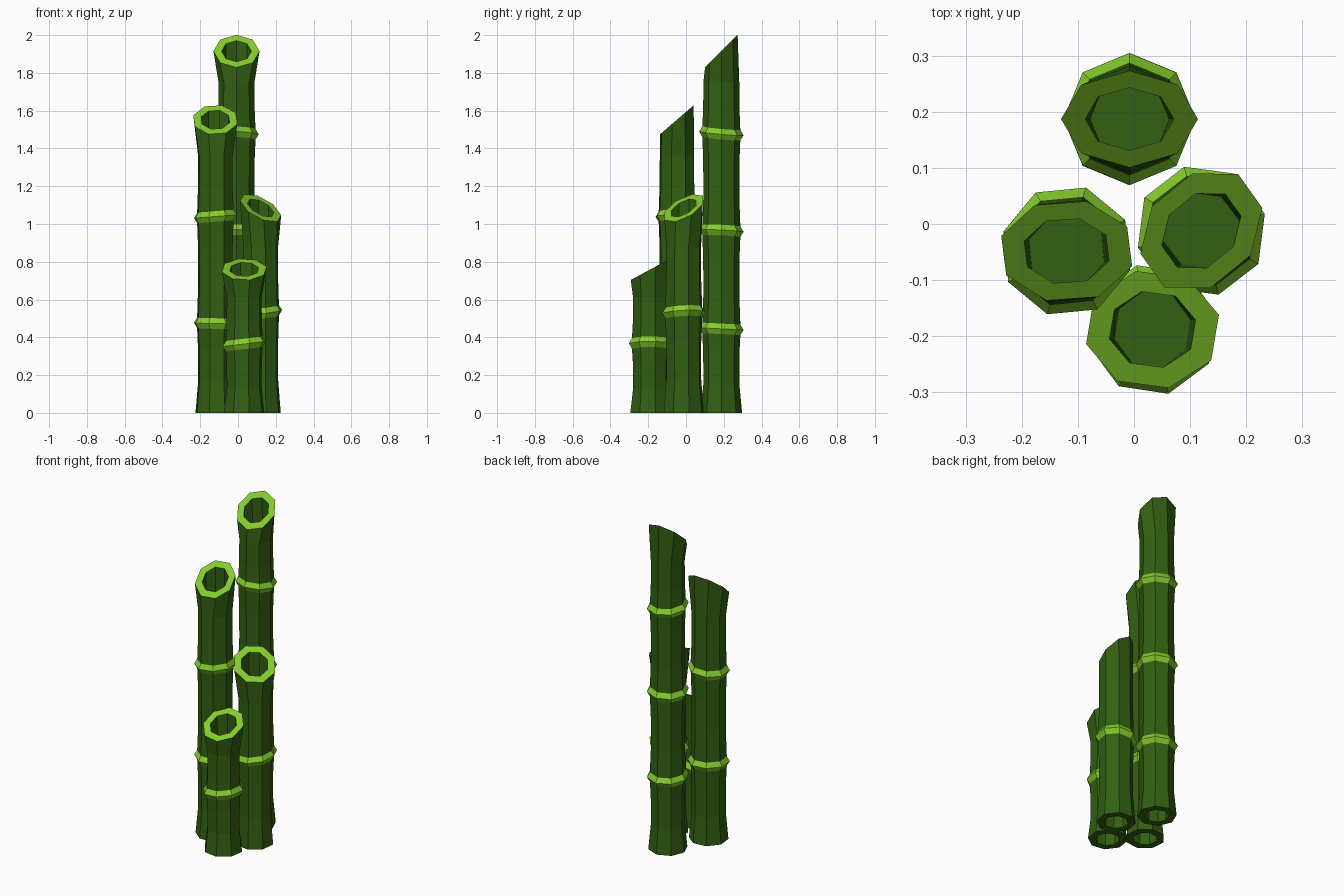
import bpy, bmesh
from math import cos, sin, radians, tau
from mathutils import Vector

if "Cube" in bpy.data.objects:
    bpy.data.objects.remove(bpy.data.objects["Cube"])

SIDES = 8


def material(name, color):
    m = bpy.data.materials.new(name)
    m.diffuse_color = (*color, 1)
    m.use_nodes = True
    m.node_tree.nodes["Principled BSDF"].inputs["Base Color"].default_value = m.diffuse_color
    return m


bark = material("dark_green", (0.032, 0.117, 0.006))
bright = material("light_green", (0.235, 0.61, 0.026))


def stalk(name, x, y, phase, nodes, top, slope):
    """Hollow octagonal cane: nodes = (z, slope_x, slope_y), slanted cut at top."""
    bm = bmesh.new()

    def ring(z, r, sx=0, sy=0):
        q = Vector((0, 0, 1)).rotation_difference(Vector((-sx, -sy, 1)))
        return [bm.verts.new(q @ Vector((r * cos(a), r * sin(a), 0)) + Vector((x, y, z)))
                for a in (radians(phase) + tau * i / SIDES for i in range(SIDES))]

    # Each entry: z, radius, slope x, slope y, material of the band leading to it
    first, last = nodes[0][0], nodes[-1][0]
    path = [(first - 0.04, 0.066, 0, 0, 0), (0, 0.068, 0, 0, 0), (0, 0.11, 0, 0, 0)]
    z0 = 0
    for z, sx, sy in nodes:
        span = z - z0
        path += [(z0 + span * 0.35, 0.095, 0, 0, 0), (z0 + span * 0.72, 0.096, 0, 0, 0),
                 (z - 0.028, 0.101, sx, sy, 0), (z, 0.118, sx, sy, 1),
                 (z + 0.028, 0.101, sx, sy, 1)]
        z0 = z
    span = top - z0
    path += [(z0 + span * 0.3, 0.096, 0, 0, 0), (z0 + span * 0.62, 0.095, 0, 0, 0),
             (top, 0.122, *slope, 0), (top, 0.079, *slope, 1),
             (last + 0.04, 0.07, 0, 0, 0)]

    rings = [ring(*p[:4]) for p in path]
    for a, b, p in zip(rings, rings[1:], path[1:]):
        for i in range(SIDES):
            j = (i + 1) % SIDES
            bm.faces.new((a[i], a[j], b[j], b[i])).material_index = p[4]
    # Inner partitions
    bm.faces.new(rings[0][::-1])
    bm.faces.new(rings[-1])
    bmesh.ops.recalc_face_normals(bm, faces=bm.faces)

    me = bpy.data.meshes.new(name)
    bm.to_mesh(me)
    bm.free()
    me.materials.append(bark)
    me.materials.append(bright)
    bpy.context.collection.objects.link(bpy.data.objects.new(name, me))


stalk("stalk_back", -0.008, 0.187, 0,
      [(0.445, 0, -0.05), (0.965, 0.03, -0.05), (1.48, -0.05, -0.09)], 1.915, (0, 1))
stalk("stalk_left", -0.12, -0.048, -17,
      [(0.475, -0.02, 0.02), (1.04, 0.08, 0)], 1.552, (0, 0.86))
stalk("stalk_right", 0.12, -0.012, 15,
      [(0.53, 0.12, 0.05)], 1.085, (-0.55, 0.55))
stalk("stalk_front", 0.033, -0.188, 14,
      [(0.365, 0.12, 0)], 0.76, (0, 0.54))
